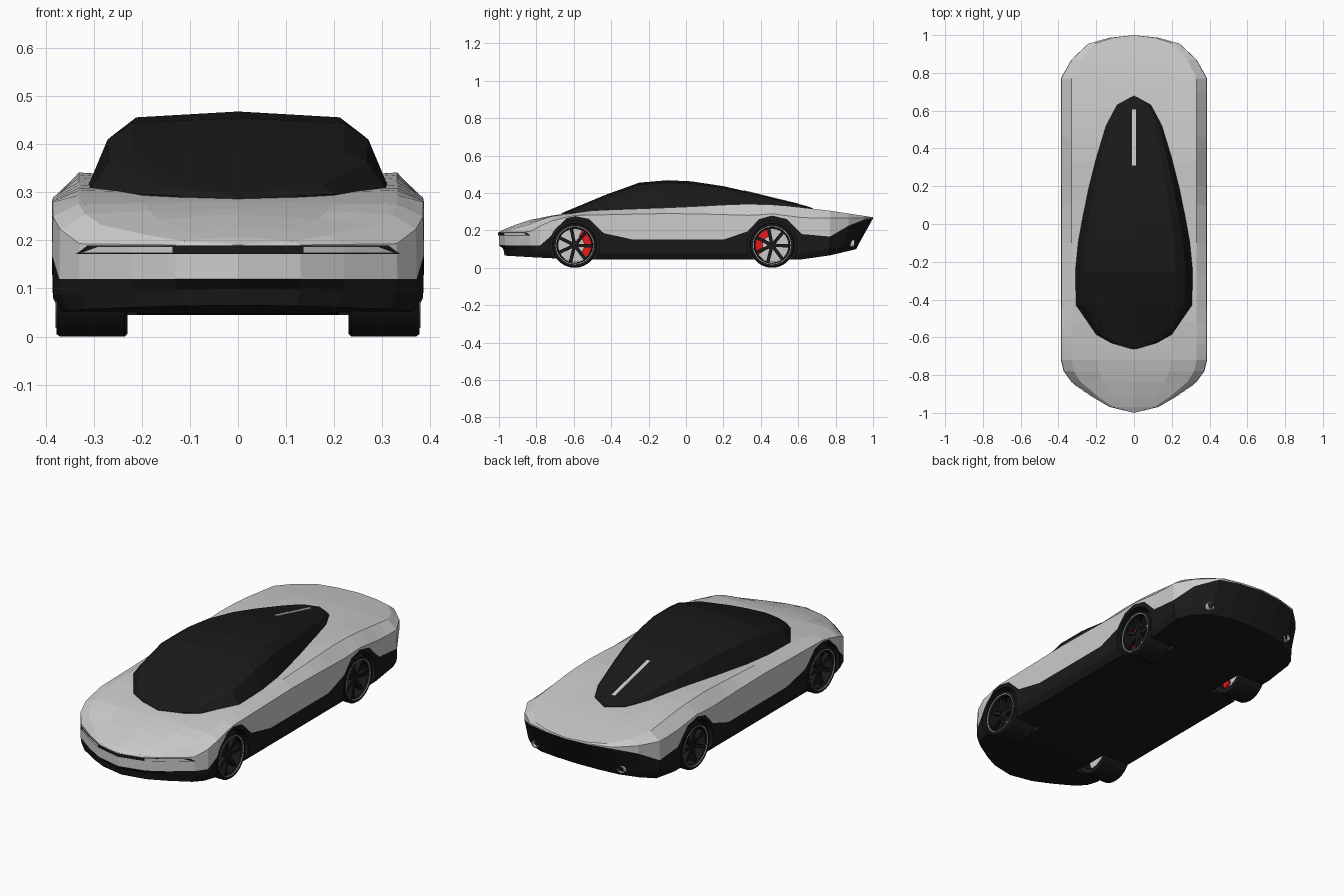
import bpy, bmesh
from math import sin, cos, pi, radians
from mathutils import Matrix, Vector

if "Cube" in bpy.data.objects:
    bpy.data.objects.remove(bpy.data.objects["Cube"])


def material(name, rgb):
    m = bpy.data.materials.new(name)
    m.diffuse_color = (*rgb, 1)
    m.use_nodes = True
    m.node_tree.nodes["Principled BSDF"].inputs["Base Color"].default_value = m.diffuse_color
    return m


black = material("black", (0.01, 0.01, 0.01))
silver = material("silver", (0.7, 0.7, 0.7))
red = material("red", (0.8, 0.01, 0.01))


def curve(pts):
    """Piecewise linear function through (a, b) pairs."""
    def f(t):
        if t <= pts[0][0]:
            return pts[0][1]
        for (a, va), (b, vb) in zip(pts, pts[1:]):
            if t <= b:
                return va + (vb - va) * (t - a) / (b - a)
        return pts[-1][1]
    return f


def finish(name, bm, mats):
    bmesh.ops.remove_doubles(bm, verts=bm.verts, dist=1e-5)
    bmesh.ops.recalc_face_normals(bm, faces=bm.faces)
    me = bpy.data.meshes.new(name)
    bm.to_mesh(me)
    bm.free()
    for m in mats:
        me.materials.append(m)
    ob = bpy.data.objects.new(name, me)
    bpy.context.collection.objects.link(ob)
    return ob


def loft(name, sections, mats, black_row=0):
    """Skin half sections (centre top to centre bottom), both sides."""
    bm = bmesh.new()
    for s in (1, -1):
        grid = [[bm.verts.new((s * x, y, z)) for x, y, z in sec] for sec in sections]
        for a, b in zip(grid, grid[1:]):
            for r in range(len(a) - 1):
                f = bm.faces.new((a[r], a[r + 1], b[r + 1], b[r]))
                f.material_index = 0 if r >= black_row else 1
    return finish(name, bm, mats)


def lathe_x(name, profile, centre, mat, seg=28, start=0, sweep=2 * pi):
    """Revolve a closed (radius, x) profile about the x axis."""
    bm = bmesh.new()
    full = sweep > 6.28
    n = seg if full else seg + 1
    rings = []
    for i in range(n):
        a = start + sweep * i / seg
        rings.append([bm.verts.new((centre[0] + x, centre[1] + r * cos(a), centre[2] + r * sin(a)))
                      for r, x in profile])
    k = len(profile)
    for i in range(seg):
        a, b = rings[i], rings[(i + 1) % n]
        for j in range(k):
            bm.faces.new((a[j], a[(j + 1) % k], b[(j + 1) % k], b[j]))
    if not full:
        bm.faces.new(rings[0])
        bm.faces.new(rings[-1])
    return finish(name, bm, [mat])


# Body: plan half width and the heights of its feature lines along y
nose = [(-1, 0), (-.968, .13), (-.915, .22), (-.835, .33), (-.78, .37), (-.72, .385)]
tail = [(.77, .385), (.87, .33), (.955, .24), (.986, .13), (1, 0)]
width = curve(nose + tail)
centre = curve([(-1, .19), (-.97, .207), (-.86, .25), (-.74, .275), (-.66, .288), (-.3, .31),
                (.3, .325), (.66, .313), (.8, .30), (1, .27)])
shoulder = curve([(-1, .19), (-.84, .23), (-.74, .272), (-.5, .307), (0, .325), (.3, .342),
                  (.5, .336), (.77, .305), (1, .27)])
belt = curve([(-1, .19), (-.835, .193), (-.74, .245), (-.6, .28), (-.1, .29), (.1, .287),
              (.35, .28), (.46, .288), (.65, .265), (1, .267)])
trim = curve([(-1, .12), (-.76, .12), (-.69, .21), (-.64, .265), (-.59, .276), (-.52, .262),
              (-.44, .185), (-.28, .15), (.2, .15), (.33, .195), (.39, .26), (.46, .279),
              (.54, .26), (.62, .18), (.79, .165), (.87, .225), (.95, .258), (1, .264)])
floor = curve([(-1, .065), (-.6, .045), (.62, .045), (.9, .085), (1, .10)])
shift = curve([(-1, .03), (-.8, 0), (.77, 0), (1, -.09)])

stations = [p[0] for p in nose] + [-.69, -.64, -.59, -.52, -.44, -.28, -.1, .1, .2, .33, .39,
                                   .46, .54, .62, .7] + [p[0] for p in tail]
sections = []
for y in stations:
    w, lo, d = width(y), floor(y), shift(y)
    sections.append([
        (0, y, centre(y)),
        (.5 * w, y, (centre(y) + shoulder(y)) / 2),
        (.86 * w, y, shoulder(y)),
        (w, y, belt(y)),
        (w * 1.005, y, trim(y)),
        (w, y + d * .8, lo + .035),
        (.95 * w, y + d, lo),
        (0, y + d, lo)])
body = loft("body", sections, [black, silver], black_row=4)

# Wheel arches cut into the body
axles = (-.595, .46)
for y in axles:
    for s in (1, -1):
        bm = bmesh.new()
        bmesh.ops.create_cone(bm, cap_ends=True, segments=32, radius1=.134, radius2=.134, depth=.25,
                              matrix=Matrix.Translation((s * .335, y, .12)) @ Matrix.Rotation(pi / 2, 4, 'Y'))
        cutter = finish("arch_cutter", bm, [black])
        cutter.hide_render = True
        mod = body.modifiers.new("arch", 'BOOLEAN')
        mod.operation, mod.solver, mod.object = 'DIFFERENCE', 'EXACT', cutter
        bpy.context.view_layer.objects.active = body
        bpy.ops.object.modifier_apply(modifier=mod.name)
        bpy.data.objects.remove(cutter)

# Glass canopy
plan = [(-.665, 0), (-.63, .12), (-.585, .2), (-.43, .308), (-.25, .312), (-.1, .298), (.03, .275),
        (.2, .24), (.35, .2), (.52, .148), (.63, .09), (.68, 0)]
roof = curve([(-.665, .292), (-.43, .39), (-.25, .455), (-.1, .468), (.03, .462), (.2, .436),
              (.35, .402), (.52, .36), (.63, .334), (.68, .318)])
base = curve([(-.665, .29), (-.43, .308), (0, .318), (.35, .332), (.68, .316)])
sections = []
for y, w in plan:
    b, t = base(y), roof(y)
    h = t - b
    sections.append([(0, y, t), (.71 * w, y, b + .92 * h), (.87 * w, y, b + .68 * h),
                     (w, y, b), (.98 * w, y, b - .03), (0, y, b - .03)])
loft("glass_canopy", sections, [black])

# Light strip on the rear of the canopy
loft("rear_window_strip", [[(0, y, roof(y) + .003), (.01, y, roof(y) + .003), (.01, y, roof(y) - .01),
                            (0, y, roof(y) - .01)] for y in (.31, .35, .52, .605)], [silver])

# Grille slot and headlamps wrapped around the nose
nose_y = curve([(w, y) for y, w in nose])


def strip(name, top, bottom, z0, z1, out, mat, side):
    bm = bmesh.new()
    rows = []
    for xs, z in ((top, z1), (bottom, z0)):
        rows.append([bm.verts.new((side * x * (1 + out), nose_y(x) - out, z)) for x in xs])
    for i in range(len(top) - 1):
        bm.faces.new((rows[0][i], rows[0][i + 1], rows[1][i + 1], rows[1][i]))
    bmesh.ops.recalc_face_normals(bm, faces=bm.faces)
    if bm.faces[:][0].normal.y > 0:
        bmesh.ops.reverse_faces(bm, faces=bm.faces)
    me = bpy.data.meshes.new(name)
    bm.to_mesh(me)
    bm.free()
    me.materials.append(mat)
    bpy.context.collection.objects.link(bpy.data.objects.new(name, me))


for s in (1, -1):
    strip("grille_slot", (0, .13, .22, .312), (0, .13, .22, .335), .172, .189, .004, black, s)
    strip("headlamp", (.135, .22, .29), (.135, .22, .325), .174, .187, .007, silver, s)

# Wheels with tyre, rim lip, spokes, brake disc and caliper
tyre = [(.092, .23), (.115, .23), (.12, .236), (.12, .37), (.115, .378), (.1, .378), (.094, .37)]
for label, y, ang in (("front", axles[0], -45), ("rear", axles[1], 105)):
    for s in (1, -1):
        c = (0, y, .12)

        def part(kind, profile, mat, **kw):
            lathe_x(f"{label}_{kind}", [(r, s * x) for r, x in profile], c, mat, **kw)
        part("tyre", tyre, black)
        part("rim_lip", [(.098, .376), (.102, .376), (.102, .38), (.098, .38)], silver)
        part("brake_disc", [(.001, .285), (.09, .285), (.09, .3), (.001, .3)], silver)
        part("hub", [(.001, .3), (.024, .3), (.024, .36), (.001, .36)], black, seg=14)
        part("caliper", [(.05, .272), (.091, .272), (.091, .325), (.05, .325)], red,
             seg=6, start=radians(ang), sweep=radians(110))
        bm = bmesh.new()
        for i in range(7):
            m = (Matrix.Translation((s * .35, y, .12)) @ Matrix.Rotation(2 * pi * i / 7 + .2, 4, 'X')
                 @ Matrix.Translation((0, 0, .057)) @ Matrix.Diagonal((.025, .018, .078, 1)))
            bmesh.ops.create_cube(bm, size=1, matrix=m)
        finish(f"{label}_spokes", bm, [black])

# Exhaust pipes
for s in (1, -1):
    bm = bmesh.new()
    prof = [(.02, .82), (.02, .9), (.015, .9), (.015, .82)]
    rings = [[bm.verts.new((s * .25 + r * cos(a), y, .13 + r * sin(a))) for r, y in prof]
             for a in (2 * pi * i / 16 for i in range(16))]
    for i in range(16):
        a, b = rings[i], rings[(i + 1) % 16]
        for j in range(4):
            bm.faces.new((a[j], a[(j + 1) % 4], b[(j + 1) % 4], b[j]))
    finish("exhaust_pipe", bm, [silver])
